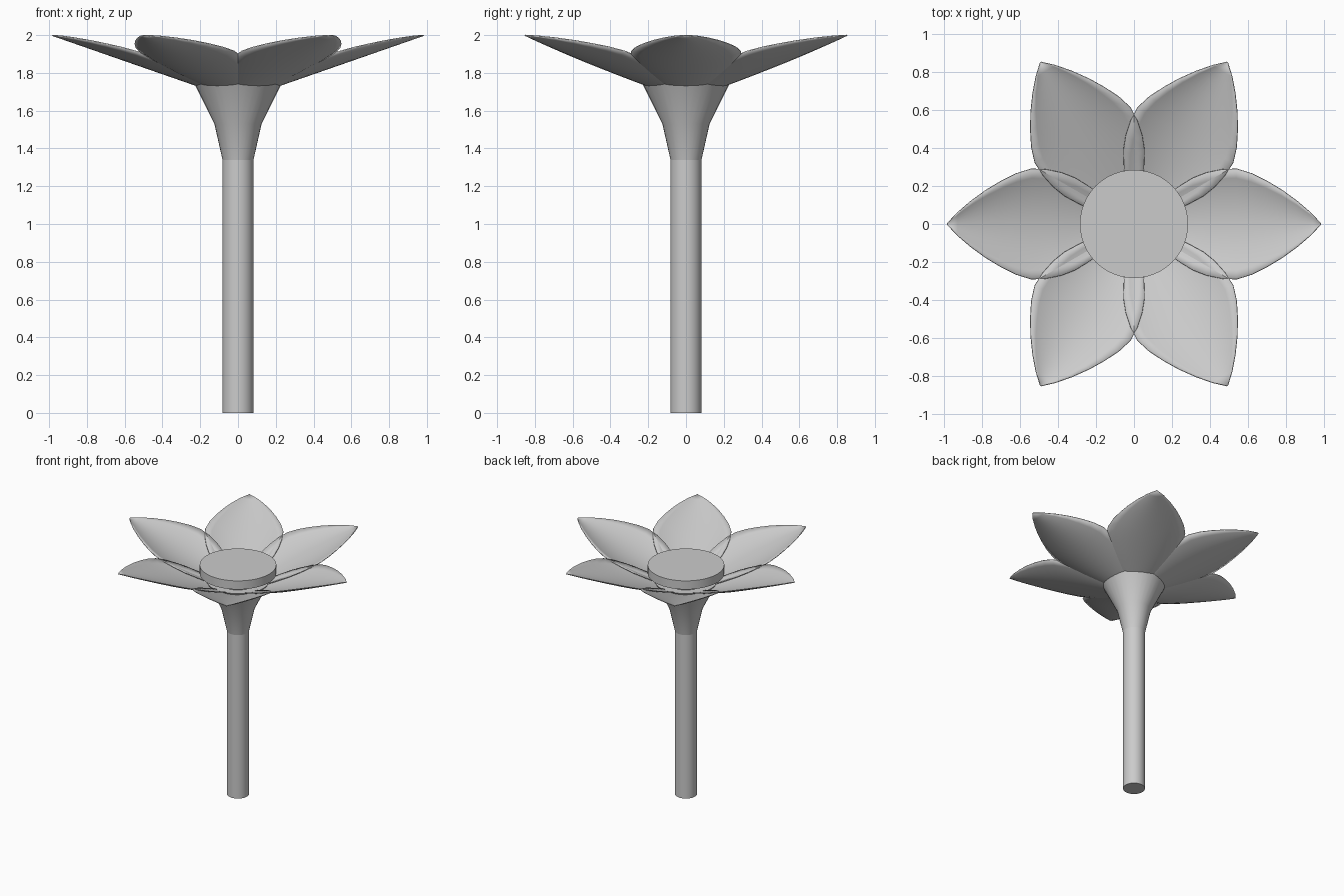
import bpy, bmesh, math
from mathutils import Matrix

if "Cube" in bpy.data.objects:
    bpy.data.objects.remove(bpy.data.objects["Cube"])


def make_object(name, bm, angle=20):
    bmesh.ops.recalc_face_normals(bm, faces=bm.faces)
    mesh = bpy.data.meshes.new(name)
    bm.to_mesh(mesh)
    bm.free()
    ob = bpy.data.objects.new(name, mesh)
    bpy.context.collection.objects.link(ob)
    bpy.ops.object.select_all(action='DESELECT')
    ob.select_set(True)
    bpy.context.view_layer.objects.active = ob
    bpy.ops.object.shade_smooth_by_angle(angle=math.radians(angle))
    return ob


def lathe(name, profile, sides=32):
    """Closed turned solid from (radius, z) rings."""
    bm = bmesh.new()
    rings = []
    for r, z in profile:
        rings.append([bm.verts.new((r * math.cos(2 * math.pi * i / sides),
                                    r * math.sin(2 * math.pi * i / sides), z))
                      for i in range(sides)])
    for a, b in zip(rings, rings[1:]):
        for i in range(sides):
            j = (i + 1) % sides
            bm.faces.new((a[i], a[j], b[j], b[i]))
    bm.faces.new(rings[0])
    bm.faces.new(rings[-1])
    return make_object(name, bm)


# Petal outline: (distance from centre, half width)
OUTLINE = [(.12, .11), (.18, .16), (.24, .20), (.31, .243), (.38, .27),
           (.46, .287), (.54, .291), (.62, .266), (.70, .226), (.78, .178),
           (.86, .12), (.93, .06), (.983, .003)]


def petal(name, angle):
    bm = bmesh.new()
    cols = 12
    rows = []
    for r, w in OUTLINE:
        z = 1.735 + (r - .225) * .348
        row = []
        for k in range(cols + 1):
            v = 2 * k / cols - 1
            row.append(bm.verts.new((r, w * v, z + .24 * w * v * v)))
        rows.append(row)
    for a, b in zip(rows, rows[1:]):
        for k in range(cols):
            bm.faces.new((a[k], b[k], b[k + 1], a[k + 1]))
    bm.transform(Matrix.Rotation(angle, 4, 'Z'))
    ob = make_object(name, bm, 30)
    mod = ob.modifiers.new("thickness", 'SOLIDIFY')
    mod.thickness = .006
    mod.offset = 0
    return ob


# Stem and flared cup under the flower
lathe("stem", [(.082, 0), (.082, 1.34)])
lathe("flower_cup", [(.082, 1.34), (.125, 1.53), (.235, 1.752)])

# Raised centre disc on a short neck
lathe("centre_neck", [(.17, 1.73), (.17, 1.82)])
lathe("centre_disc", [(.285, 1.81), (.285, 1.88)], 48)

# Ring of six petals
for i in range(6):
    petal(f"petal_{i + 1}", i * math.pi / 3)
